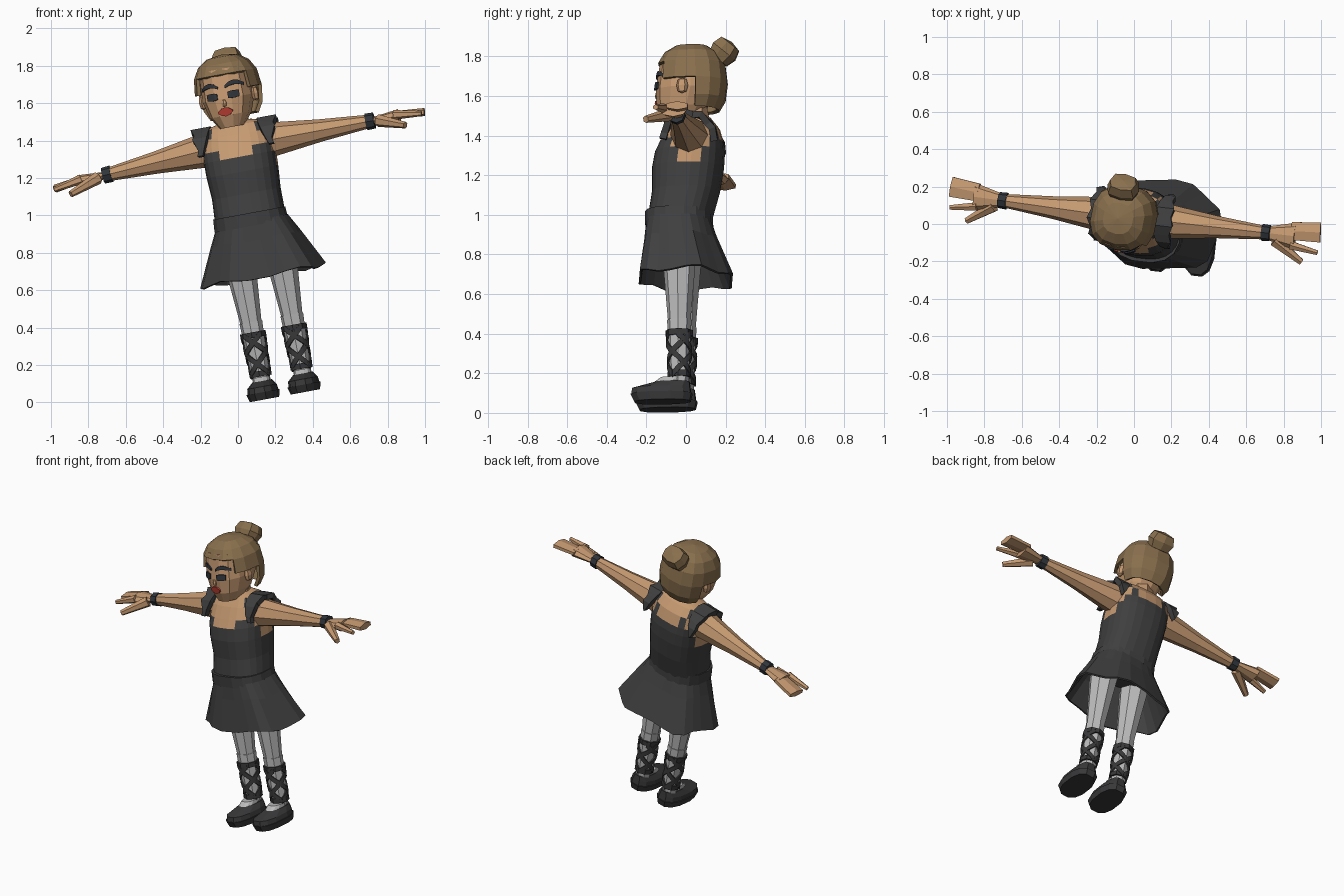
import bpy, bmesh
from math import pi, sin, cos, radians, copysign
from mathutils import Matrix, Vector
from mathutils.bvhtree import BVHTree

cube = bpy.data.objects.get("Cube")
if cube:
    bpy.data.objects.remove(cube, do_unlink=True)


def material(name, red, green, blue):
    mat = bpy.data.materials.new(name)
    mat.use_nodes = True
    color = (red, green, blue, 1)
    mat.diffuse_color = color
    mat.node_tree.nodes["Principled BSDF"].inputs["Base Color"].default_value = color
    return mat


SKIN = material("skin", .56, .32, .165)
HAIR = material("hair brown", .25, .16, .075)
DRESS = material("charcoal cloth", .05, .05, .05)
STOCKING = material("grey stocking", .5, .5, .5)
LEATHER = material("dark leather", .04, .04, .042)
PAINT = material("slate eye paint", .03, .036, .044)
LIPS = material("red lips", .45, .045, .03)

# the whole figure leans sideways and turns a little; the head turns further
BODY = (Matrix.Translation((.245, 0, .035)) @ Matrix.Rotation(radians(-10.5), 4, "Y")
        @ Matrix.Rotation(radians(-6.5), 4, "Z"))
HEAD = BODY @ Matrix.Rotation(radians(-5), 4, "Z")


def finish(name, bm, mats, place=BODY, thickness=0):
    bmesh.ops.recalc_face_normals(bm, faces=bm.faces)
    mesh = bpy.data.meshes.new(name)
    bm.to_mesh(mesh)
    bm.free()
    mesh.transform(place)
    for mat in mats:
        mesh.materials.append(mat)
    ob = bpy.data.objects.new(name, mesh)
    bpy.context.collection.objects.link(ob)
    if thickness:
        shell = ob.modifiers.new("thickness", "SOLIDIFY")
        shell.thickness = thickness
        shell.offset = 0


def boxy(value, power):
    return copysign(abs(value) ** power, value)


def loft(rings, sides=12, power=.8, x=0, caps=True, ripple=0):
    """Stack rounded-box rings given as (height, half width, centre y, half depth)."""
    bm, loops = bmesh.new(), []
    for level, (z, width, y, depth) in enumerate(rings):
        loop = []
        for i in range(sides):
            angle = 2 * pi * (i + .5) / sides
            wave = 1 + ripple * level * (-1) ** (i // 2)
            loop.append(bm.verts.new((x + width * wave * boxy(cos(angle), power),
                                      y + depth * wave * boxy(sin(angle), power),
                                      z + ripple * level * sin(5 * angle) / 3)))
        loops.append(loop)
    for low, high in zip(loops, loops[1:]):
        for i in range(sides):
            j = (i + 1) % sides
            bm.faces.new((low[i], low[j], high[j], high[i]))
    if caps:
        bm.faces.new(loops[0])
        bm.faces.new(loops[-1])
    return bm


def limb(name, mat, start, end, start_radius, end_radius, flat=1, sides=8):
    """Tapered segment between two points, optionally flattened."""
    start, end = Vector(start), Vector(end)
    axis = end - start
    place = (Matrix.Translation((start + end) / 2) @ axis.to_track_quat("Z", "Y").to_matrix().to_4x4()
             @ Matrix.Diagonal((1, flat, 1, 1)))
    bm = bmesh.new()
    bmesh.ops.create_cone(bm, cap_ends=True, segments=sides, radius1=start_radius,
                          radius2=end_radius, depth=axis.length, matrix=place)
    finish(name, bm, [mat])


def ball(centre, radii, segments, rows, power=.8):
    bm = bmesh.new()
    bmesh.ops.create_uvsphere(bm, u_segments=segments, v_segments=rows, radius=1)
    for v in bm.verts:
        v.co = [c + r * boxy(p, power) for c, r, p in zip(centre, radii, v.co)]
    return bm


def strip(name, mat, edge_a, edge_b, place=BODY, thickness=.009):
    bm = bmesh.new()
    a = [bm.verts.new(p) for p in edge_a]
    b = [bm.verts.new(p) for p in edge_b]
    for i in range(len(a) - 1):
        bm.faces.new((a[i], a[i + 1], b[i + 1], b[i]))
    finish(name, bm, [mat], place, thickness)


# bodice and bare shoulders in one shell, coloured by region
bm = loft([(.94, .19, -.035, .16), (1.1, .185, 0, .17), (1.22, .193, .01, .18), (1.3, .195, .02, .175),
           (1.35, .193, .03, .16), (1.42, .185, .04, .13), (1.47, .17, .04, .09), (1.49, .09, .04, .06)],
          sides=24)
for face in bm.faces:
    x, y, z = face.calc_center_median()
    if y < .03:
        neckline = z > 1.3 and abs(x) < (.08 if z < 1.35 else .12)
    else:
        neckline = z > 1.35 and abs(x) < (.08 if z < 1.42 else .12)
    armhole = abs(x) > .14 and 1.22 < z < 1.45 and abs(y - .03) < .04 + .45 * (z - 1.2)
    face.material_index = int(neckline or armhole or z > 1.475)
finish("bodice", bm, [DRESS, SKIN])

# belt and rippled skirt
finish("belt", loft([(.925, .2, -.035, .17), (.995, .195, -.035, .17)], sides=16), [DRESS])
finish("skirt", loft([(.95, .187, -.035, .157), (.85, .235, -.025, .18), (.65, .325, 0, .235)],
                     sides=24, x=.008, caps=False, ripple=.018), [DRESS], thickness=.012)

# neck and head
limb("neck", SKIN, (0, .035, 1.42), (0, .03, 1.56), .095, .07)
bm = loft([(1.465, .065, -.03, .09), (1.53, .11, -.02, .125), (1.62, .137, 0, .15), (1.78, .13, 0, .125)])
face_tree = BVHTree.FromBMesh(bm)
finish("head", bm, [SKIN], HEAD)
finish("nose", ball((0, -.143, 1.597), (.015, .017, .02), 6, 4), [SKIN], HEAD)

# hair shell, opened around the face, ears and nape
bm = ball((0, .03, 1.66), (.168, .172, .185), 14, 8)
opening = []
for face in bm.faces:
    x, y, z = face.calc_center_median()
    if z < 1.53 or (z < 1.73 and y < -.08) or (z < 1.64 and y < .04):
        opening.append(face)
bmesh.ops.delete(bm, geom=opening, context="FACES")
finish("hair", bm, [HAIR], HEAD, thickness=.02)

# bun, tipped backwards
bm = ball((0, 0, 0), (.088, .07, .062), 8, 4, power=.65)
bm.transform(Matrix.Translation((-.01, .195, 1.815)) @ Matrix.Rotation(radians(-40), 4, "X"))
finish("hair_bun", bm, [HAIR], HEAD)


# painted face plates, projected on the head
def plate(name, mat, x, z, width, height, arch=0, pinch=0):
    edges = [], []
    for step in range(-2, 3):
        t = step / 2
        middle = z + arch * (1 - t * t)
        half = height * (1 - pinch * t * t)
        for edge, level in zip(edges, (middle + half, middle - half)):
            ray = Vector((x + width * t, -1, level))
            hit = face_tree.ray_cast(ray, Vector((0, 1, 0)))[0]
            edge.append((ray.x, hit.y - .006, level))
    strip(name, mat, *edges, place=HEAD)


plate("lips", LIPS, 0, 1.55, .04, .024, pinch=.8)

for side, tag in ((1, "left"), (-1, "right")):
    # eye, eyebrow and ear
    plate(tag + "_eye", PAINT, side * .058, 1.637, .029, .02, pinch=.2)
    plate(tag + "_eyebrow", PAINT, side * .066, 1.682, .047, .012, arch=.018, pinch=.4)
    finish(tag + "_ear", ball((side * .145, .01, 1.62), (.02, .03, .04), 6, 4), [SKIN], HEAD)

    # arm and hand; the right arm hangs slightly lower
    def at(x, y=.035, z=1.36):
        sag = .06 * (x - .3) if side < 0 else 0
        return side * x, y + sag / 3, z - sag

    limb(tag + "_upper_arm", SKIN, at(.12), at(.45), .1, .06)
    limb(tag + "_forearm", SKIN, at(.45), at(.74), .06, .034)
    limb(tag + "_bracelet", PAINT, at(.7), at(.745), .045, .043)
    limb(tag + "_palm", SKIN, at(.73), at(.88), .036, .072, flat=.5)
    limb(tag + "_fingers", SKIN, at(.86, .06, 1.37), at(1.015, .07, 1.355), .055, .062, flat=.35, sides=6)
    limb(tag + "_index_finger", SKIN, at(.86, -.015, 1.37), at(1.01, -.04, 1.35), .026, .014, sides=6)
    limb(tag + "_thumb", SKIN, at(.77, 0, 1.355), at(.92, -.1, 1.305), .034, .018, sides=6)

    # ruffled shoulder strap
    inner, outer = [], []
    for i in range(10):
        t = pi * i / 9
        y, z = .035 - .13 * cos(t), 1.33 + .135 * sin(t)
        flare = .008 * (-1) ** i
        inner.append((side * (.18 - .055 * sin(t)), y, z + .008))
        outer.append((side * (.2 + .025 * sin(t) + flare), y, z + flare))
    strip(tag + "_shoulder_ruffle", DRESS, inner, outer, thickness=.035)

    # stockinged leg
    foot = side * .112 + .012
    hip, knee, ankle = ((foot, -.02, z) for z in (.8, .42, .08))
    limb(tag + "_thigh", STOCKING, hip, knee, .09, .058)
    limb(tag + "_calf", STOCKING, knee, ankle, .062, .047)

    # lace-up boot: cuff, ankle strap and crossing bands
    for part, z, radius in (("_boot_cuff", .335, .07), ("_ankle_strap", .125, .06)):
        limb(tag + part, LEATHER, (foot, -.02, z), (foot, -.02, z + .03), radius, radius)
    for turn in (1, -1):
        for lace in range(3):
            low, high = [], []
            for i in range(13):
                z = .135 + .21 * i / 12
                angle = turn * pi * 1.2 * i / 12 + lace * 2 * pi / 3 + pi / 2
                radius = .053 + .05 * (z - .1)
                x, y = foot + radius * cos(angle), radius * sin(angle) - .02
                low.append((x, y, z - .018))
                high.append((x, y, z + .018))
            strip(tag + "_boot_lace", LEATHER, low, high)

    # shoe on a thick sole, with the stocking showing at the instep
    foot += .006
    finish(tag + "_sole", loft([(0, .077, -.105, .145), (.04, .087, -.11, .16)], x=foot), [LEATHER])
    finish(tag + "_shoe", loft([(.035, .082, -.11, .155), (.07, .077, -.11, .15), (.1, .052, -.055, .09)],
                               x=foot), [LEATHER])
    finish(tag + "_instep", loft([(.09, .048, -.08, .08), (.122, .044, -.055, .06)], x=foot), [STOCKING])
